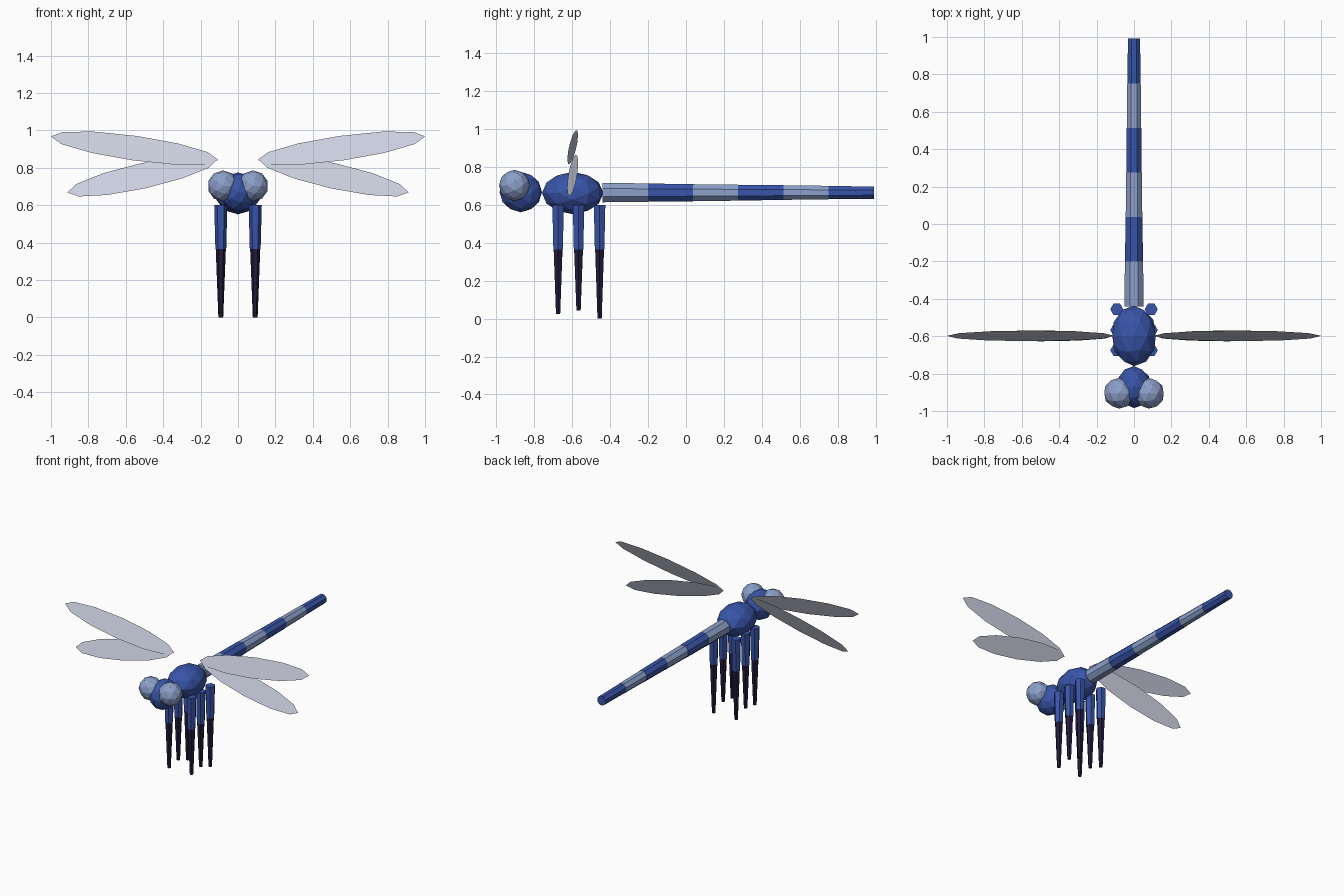
import bpy, math
from mathutils import Matrix, Vector

cube = bpy.data.objects.get("Cube")
if cube:
    bpy.data.objects.remove(cube, do_unlink=True)


def material(name, color):
    m = bpy.data.materials.new(name)
    m.use_nodes = True
    m.diffuse_color = (*color, 1)
    m.node_tree.nodes["Principled BSDF"].inputs["Base Color"].default_value = (*color, 1)
    return m


BLUE = material("deep blue", (0.04, 0.09, 0.4))
PALE = material("pale blue", (0.26, 0.35, 0.59))
DARK = material("dark indigo", (0.016, 0.011, 0.045))
WING = material("wing grey", (0.6, 0.63, 0.74))


def finish(name, mat):
    ob = bpy.context.object
    ob.name = name
    ob.data.materials.append(mat)
    return ob


def ball(name, mat, center, size):
    # Low-poly ellipsoid with its pole along y
    bpy.ops.mesh.primitive_ico_sphere_add(subdivisions=2, radius=1)
    ob = finish(name, mat)
    ob.data.transform(Matrix.Translation(center) @ Matrix.Diagonal((*size, 1))
                      @ Matrix.Rotation(math.pi / 2, 4, 'X'))


def rod(name, mat, start, end, r1, r2, sides):
    # Tapered prism between two points, with a flat side facing up or back
    a, b = Vector(start), Vector(end)
    bpy.ops.mesh.primitive_cone_add(vertices=sides, radius1=r1, radius2=r2, depth=(b - a).length)
    ob = finish(name, mat)
    turn = (b - a).to_track_quat('Z', 'Y').to_matrix().to_4x4()
    ob.data.transform(Matrix.Translation((a + b) / 2) @ turn
                      @ Matrix.Rotation(math.pi / sides, 4, 'Z'))


def wing(name, root, tip, half_width, side):
    # Flat twelve-sided ellipse, leaning back around its long axis
    (x0, z0), (x1, z1) = root, tip
    length = math.hypot(x1 - x0, z1 - z0)
    ux, uz = (x1 - x0) / length, (z1 - z0) / length
    pts = []
    for i in range(12):
        t = math.tau * i / 12
        along = length * (1 - math.cos(t)) / 2
        across = -half_width * math.sin(t)
        pts.append((side * (x0 + ux * along - uz * across),
                    -0.598 + 0.43 * across,
                    z0 + uz * along + ux * across))
    if side < 0:
        pts.reverse()
    mesh = bpy.data.meshes.new(name)
    mesh.from_pydata(pts, [], [tuple(range(12))])
    mesh.materials.append(WING)
    bpy.context.collection.objects.link(bpy.data.objects.new(name, mesh))


# Body
ball("thorax", BLUE, (0, -0.598, 0.663), (0.122, 0.162, 0.112))
ball("head", BLUE, (0, -0.872, 0.668), (0.093, 0.112, 0.107))

# Striped tail
y, step = -0.44, 0.2385
for i in range(6):
    r = 0.055 - 0.0035 * i
    rod(f"tail_segment_{i + 1}", BLUE if i % 2 else PALE,
        (0, y + i * step, 0.665), (0, y + (i + 1) * step, 0.665), r, r - 0.002, 8)

# Paired parts
for label, s in (("left", 1), ("right", -1)):
    ball(label + "_eye", PALE, (s * 0.08, -0.905, 0.703), (0.083, 0.082, 0.083))
    wing(label + "_upper_wing", (0.105, 0.842), (1.0, 0.968), 0.066, s)
    wing(label + "_lower_wing", (0.11, 0.845), (0.912, 0.668), 0.068, s)
    for part, ly, foot in (("front", -0.675, 0.025), ("middle", -0.567, 0.042), ("rear", -0.456, 0.0)):
        x = s * 0.092
        rod(f"{label}_{part}_upper_leg", BLUE, (x, ly, 0.6), (x, ly, 0.365), 0.035, 0.029, 6)
        rod(f"{label}_{part}_lower_leg", DARK, (x, ly, 0.365), (x, ly, foot), 0.027, 0.013, 6)
